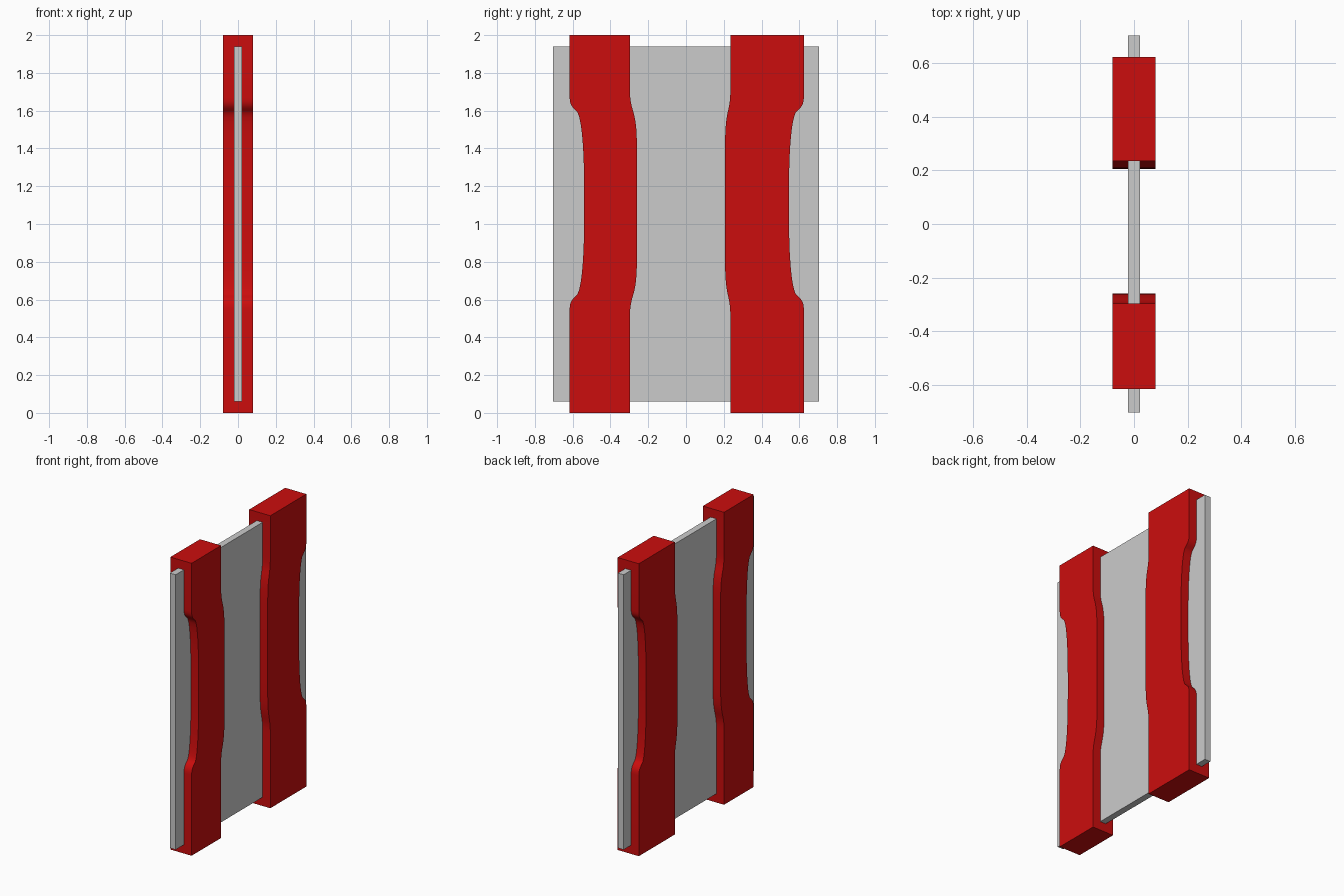
import bpy, bmesh, math
from mathutils import Vector
from mathutils.geometry import interpolate_bezier

if "Cube" in bpy.data.objects:
    bpy.data.objects.remove(bpy.data.objects["Cube"])

MID_Z = 1.11

red = bpy.data.materials.new("red")
red.diffuse_color = (0.6, 0.004, 0.004, 1)
red.use_nodes = True
red.node_tree.nodes["Principled BSDF"].inputs["Base Color"].default_value = red.diffuse_color


def s_curve(*segments):
    """Sample bezier segments of (z, fraction) control points."""
    pts = []
    for seg in segments:
        pts += [tuple(p) for p in interpolate_bezier(*[Vector(c) for c in seg], 9)][bool(pts):]
    return pts


# How each strap edge blends from its end position (0) to its waist position (1)
OUTER = s_curve([(.55, 0), (.60, 0), (.61, .35), (.63, .55)],
                [(.63, .55), (.68, .87), (.85, 1), (1.05, 1)])
INNER = s_curve([(.50, 0), (.57, 0), (.59, .20), (.63, .50)],
                [(.63, .50), (.68, .85), (.72, 1), (.88, 1)])


def edge(end_y, waist_y, blend):
    """Full edge from floor to top, mirrored about the waist."""
    low = [(end_y + (waist_y - end_y) * f, z) for z, f in blend]
    high = [(y, 2 * MID_Z - z) for y, z in reversed(low)]
    return [(end_y, 0)] + low + high + [(end_y, 2)]


def extrude_profile(name, profile, half, mat=None):
    """Extrude a (y, z) outline symmetrically along x."""
    bm = bmesh.new()
    face = bm.faces.new([bm.verts.new((-half, y, z)) for y, z in profile])
    ext = bmesh.ops.extrude_face_region(bm, geom=[face])
    verts = [g for g in ext["geom"] if isinstance(g, bmesh.types.BMVert)]
    bmesh.ops.translate(bm, verts=verts, vec=(2 * half, 0, 0))
    # extrude can leave the start face in place or drop it: cap if needed
    bmesh.ops.holes_fill(bm, edges=[e for e in bm.edges if e.is_boundary], sides=0)
    bmesh.ops.recalc_face_normals(bm, faces=bm.faces)
    me = bpy.data.meshes.new(name)
    bm.to_mesh(me)
    bm.free()
    me.polygons.foreach_set("use_smooth", [True] * len(me.polygons))
    me.set_sharp_from_angle(angle=math.radians(30))
    if mat:
        me.materials.append(mat)
    ob = bpy.data.objects.new(name, me)
    bpy.context.collection.objects.link(ob)
    return ob


# Grey plate
extrude_profile("plate", [(-.705, .06), (.705, .06), (.705, 1.94), (-.705, 1.94)], .022)

# Two waisted red straps: outer end, outer waist, inner end, inner waist
for name, oe, ow, ie, iw in (("left_strap", -.616, -.539, -.297, -.259),
                             ("right_strap", .624, .545, .235, .206)):
    outline = edge(oe, ow, OUTER) + edge(ie, iw, INNER)[::-1]
    extrude_profile(name, outline, .08, red)
